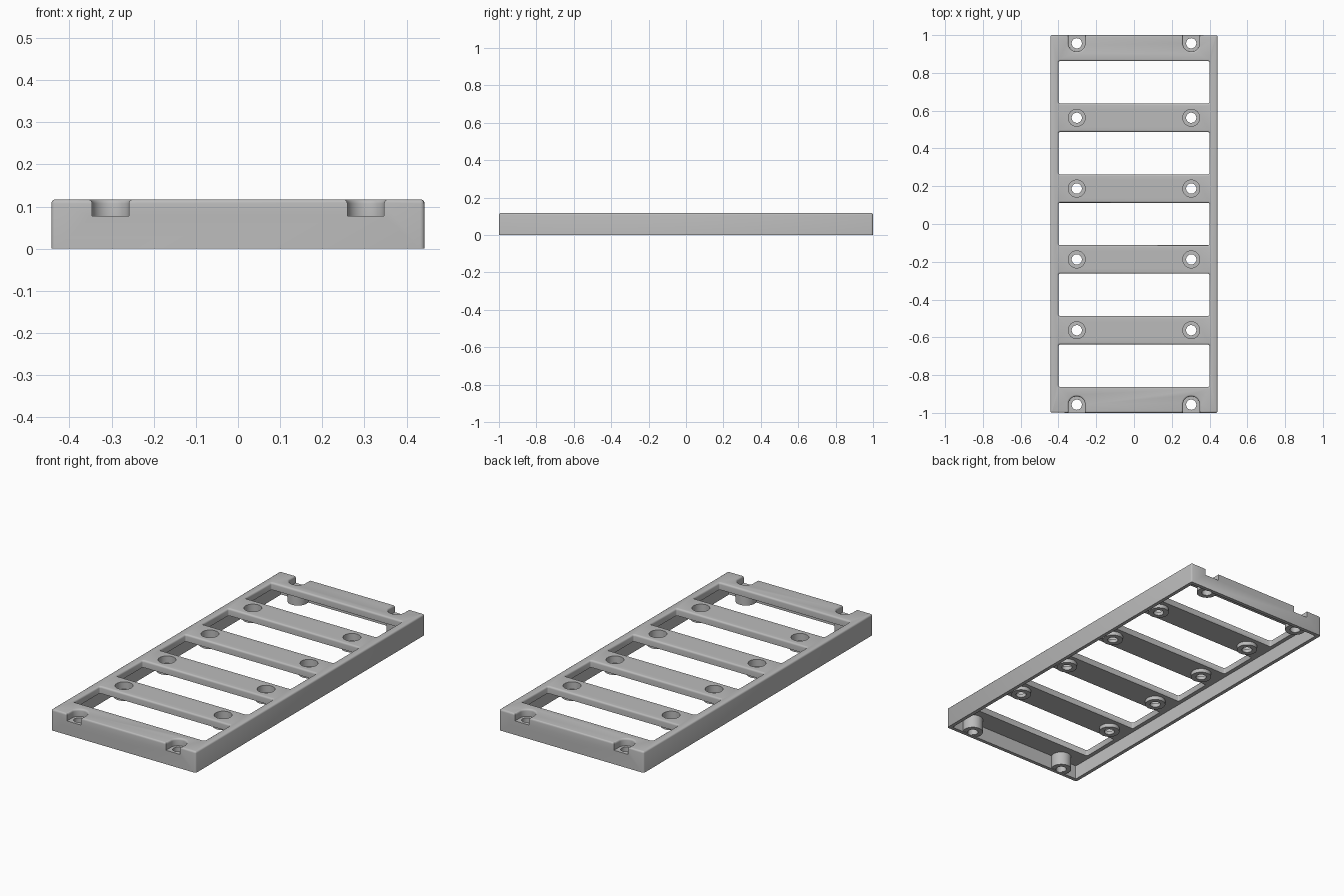
import bpy, bmesh, math

cube = bpy.data.objects.get("Cube")
if cube:
    bpy.data.objects.remove(cube, do_unlink=True)

# Main dimensions
HALF_X, HALF_Y, TOP = 0.443, 1.0, 0.117
ROOF, SEAT, WALL = 0.078, 0.077, 0.02
PITCH, SCREW_X, END_Y = 0.375, 0.303, 0.9565
FILLET = 0.01


def outline(cx, cy, hx, hy, radius, steps):
    """Rounded rectangle; a circle when radius equals both half sizes."""
    points = []
    for corner, (sx, sy) in enumerate([(1, 1), (-1, 1), (-1, -1), (1, -1)]):
        for i in range(steps):
            a = math.pi / 2 * (corner + i / steps)
            points.append((cx + sx * (hx - radius) + radius * math.cos(a),
                           cy + sy * (hy - radius) + radius * math.sin(a)))
    return points


def loft(bm, cx, cy, hx, hy, radius, levels, steps=8, limit_y=2):
    """Closed solid through (height, outward offset) levels."""
    rings = []
    for z, grow in levels:
        pts = outline(cx, cy, hx + grow, hy + grow, radius + grow, steps)
        rings.append([bm.verts.new((x, max(-limit_y, min(limit_y, y)), z)) for x, y in pts])
    n = len(rings[0])
    for low, high in zip(rings, rings[1:]):
        for i in range(n):
            j = (i + 1) % n
            bm.faces.new((low[i], low[j], high[j], high[i]))
    bm.faces.new(rings[0][::-1])
    bm.faces.new(rings[-1])


def make_object(name, bm):
    mesh = bpy.data.meshes.new(name)
    bmesh.ops.recalc_face_normals(bm, faces=bm.faces)
    bm.to_mesh(mesh)
    bm.free()
    obj = bpy.data.objects.new(name, mesh)
    bpy.context.collection.objects.link(obj)
    return obj


def rounding(sign):
    """Levels of a quarter round below the top face."""
    arc = [math.pi / 2 * i / 4 for i in range(5)]
    return [(TOP - FILLET + FILLET * math.sin(a), sign * FILLET * (1 - math.cos(a))) for a in arc]


# Flared levels for openings that break through the top
flare = rounding(1) + [(TOP + 0.05, FILLET)]
screws = [(x, y) for x in (-SCREW_X, SCREW_X)
          for y in (-END_Y, -1.5 * PITCH, -PITCH / 2, PITCH / 2, 1.5 * PITCH, END_Y)]

# Outer block with rounded top edge
bm = bmesh.new()
loft(bm, 0, 0, HALF_X, HALF_Y, 0.0105, [(0, 0)] + rounding(-1), 4)
frame = make_object("ladder_frame", bm)

# Hollow underside
bm = bmesh.new()
loft(bm, 0, 0, HALF_X - WALL, HALF_Y - WALL, 0.008, [(-0.1, 0), (ROOF, 0)], 3)
cavity = make_object("underside_cavity", bm)

# Screw bosses: long at the ends, short on the cross bars
bm = bmesh.new()
for x, y in screws:
    bottom = 0.004 if abs(y) == END_Y else 0.057
    loft(bm, x, y, 0.053, 0.053, 0.053, [(bottom, 0), (0.095, 0)], limit_y=0.99)
bosses = make_object("screw_bosses", bm)

# Window openings
bm = bmesh.new()
for i in range(-2, 3):
    loft(bm, 0, i * PITCH, 0.4, 0.1125, 0.01, [(-0.1, 0)] + flare, 4)
windows = make_object("window_openings", bm)

# Screw head seats, open to the outside at both ends
bm = bmesh.new()
for x, y in screws:
    if abs(y) == END_Y:
        reach = 0.1
        side = math.copysign(reach, y)
        loft(bm, x, y + side, 0.044, 0.044 + reach, 0.044, [(SEAT, 0)] + flare)
    else:
        loft(bm, x, y, 0.045, 0.045, 0.045, [(SEAT, 0), (TOP + 0.05, 0)])
seats = make_object("screw_head_seats", bm)

# Screw holes
bm = bmesh.new()
for x, y in screws:
    loft(bm, x, y, 0.027, 0.027, 0.027, [(-0.1, 0), (TOP + 0.1, 0)])
holes = make_object("screw_holes", bm)

# Combine, then drop the helpers
helpers = [(cavity, 'DIFFERENCE'), (bosses, 'UNION'), (windows, 'DIFFERENCE'),
           (seats, 'DIFFERENCE'), (holes, 'DIFFERENCE')]
for helper, operation in helpers:
    helper.hide_render = True
    mod = frame.modifiers.new(helper.name, 'BOOLEAN')
    mod.operation = operation
    mod.solver = 'EXACT'
    mod.object = helper
bpy.context.view_layer.update()
graph = bpy.context.evaluated_depsgraph_get()
result = bpy.data.meshes.new_from_object(frame.evaluated_get(graph))
frame.modifiers.clear()
frame.data = result
for helper, _ in helpers:
    bpy.data.objects.remove(helper, do_unlink=True)

# Single grey material
grey = bpy.data.materials.new("grey_plastic")
grey.use_nodes = True
colour = (0.5, 0.5, 0.5, 1)
grey.diffuse_color = colour
grey.node_tree.nodes["Principled BSDF"].inputs["Base Color"].default_value = colour
frame.data.materials.clear()
frame.data.materials.append(grey)

bpy.ops.object.select_all(action='DESELECT')
frame.select_set(True)
bpy.context.view_layer.objects.active = frame
bpy.ops.object.shade_smooth_by_angle(angle=math.radians(35))
